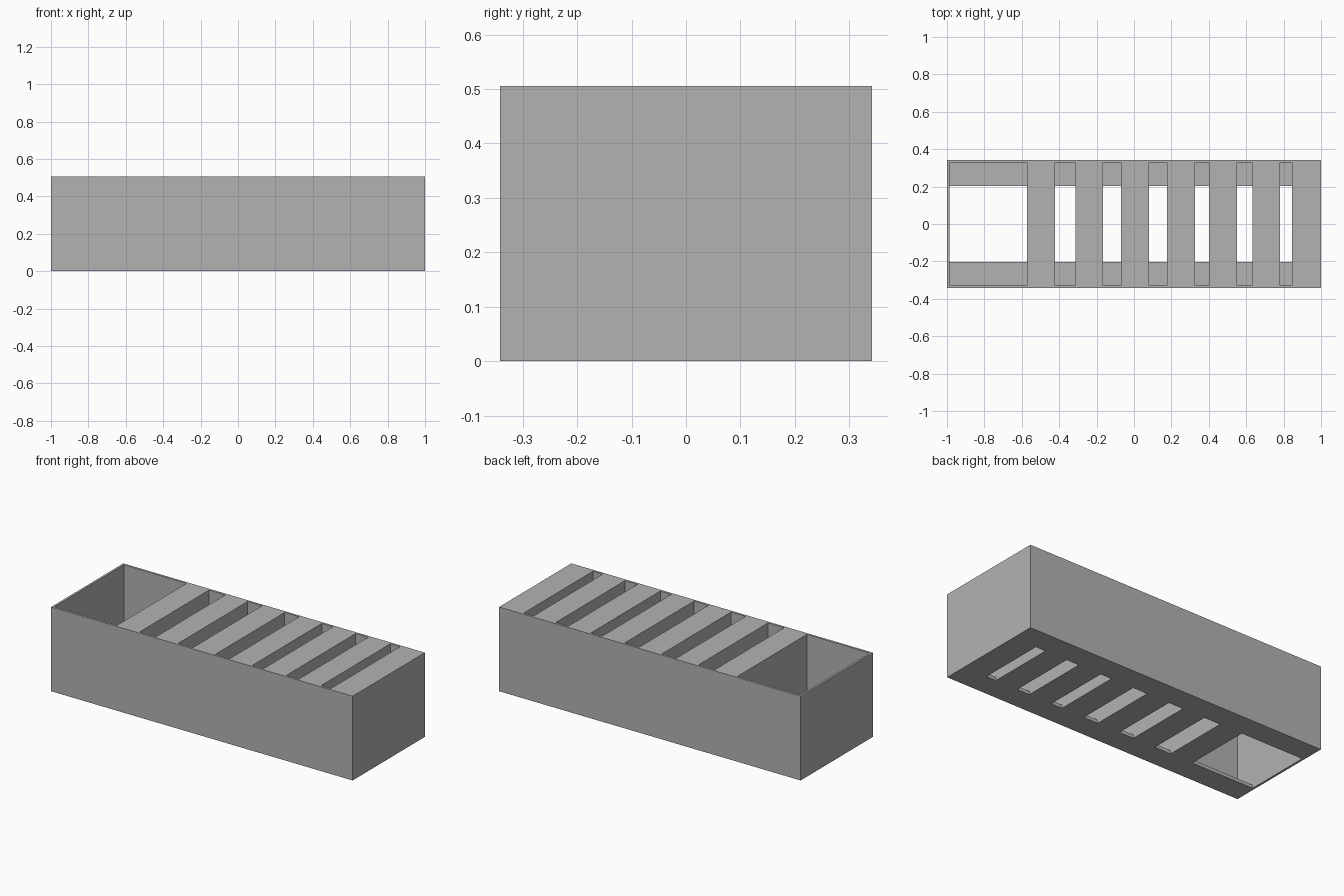
import bpy, bmesh
from mathutils import Matrix, Vector

if "Cube" in bpy.data.objects:
    bpy.data.objects.remove(bpy.data.objects["Cube"], do_unlink=True)

HALF_WIDTH, HEIGHT, FLOOR = 0.342, 0.505, 0.02
POCKET_Y, DRAIN_Y = 0.328, 0.203

# x ranges of the large compartment and the six narrow slots
POCKETS = [(-0.987, -0.572), (-0.422, -0.314), (-0.166, -0.07), (0.08, 0.176),
           (0.326, 0.4), (0.551, 0.634), (0.781, 0.846)]


def boxes(name, ranges, half_y, z0, z1):
    """One mesh object holding a box for every x range."""
    bm = bmesh.new()
    for x0, x1 in ranges:
        centre = Vector(((x0 + x1) / 2, 0, (z0 + z1) / 2))
        size = (x1 - x0, 2 * half_y, z1 - z0, 1)
        bmesh.ops.create_cube(bm, size=1,
                              matrix=Matrix.Translation(centre) @ Matrix.Diagonal(size))
    mesh = bpy.data.meshes.new(name)
    bm.to_mesh(mesh)
    bm.free()
    obj = bpy.data.objects.new(name, mesh)
    bpy.context.collection.objects.link(obj)
    return obj


# Solid body
body = boxes("slotted_tray", [(-1, 1)], HALF_WIDTH, 0, HEIGHT)

# Pockets from above, then narrower openings through the thin floor
cutters = [boxes("pocket_cutter", POCKETS, POCKET_Y, FLOOR, HEIGHT + 0.1),
           boxes("floor_opening_cutter", POCKETS, DRAIN_Y, -0.1, FLOOR + 0.1)]
for cutter in cutters:
    cutter.hide_render = True
    mod = body.modifiers.new(cutter.name, 'BOOLEAN')
    mod.operation = 'DIFFERENCE'
    mod.solver = 'EXACT'
    mod.object = cutter

# Apply the cuts and drop the cutters
bpy.context.view_layer.update()
graph = bpy.context.evaluated_depsgraph_get()
cut_mesh = bpy.data.meshes.new_from_object(body.evaluated_get(graph))
body.modifiers.clear()
body.data = cut_mesh
cut_mesh.name = "slotted_tray"
for cutter in cutters:
    bpy.data.objects.remove(cutter, do_unlink=True)

# Plain grey material
grey = bpy.data.materials.new("plain_grey")
grey.use_nodes = True
colour = (0.45, 0.45, 0.45, 1)
grey.diffuse_color = colour
grey.node_tree.nodes["Principled BSDF"].inputs["Base Color"].default_value = colour
cut_mesh.materials.clear()
cut_mesh.materials.append(grey)
